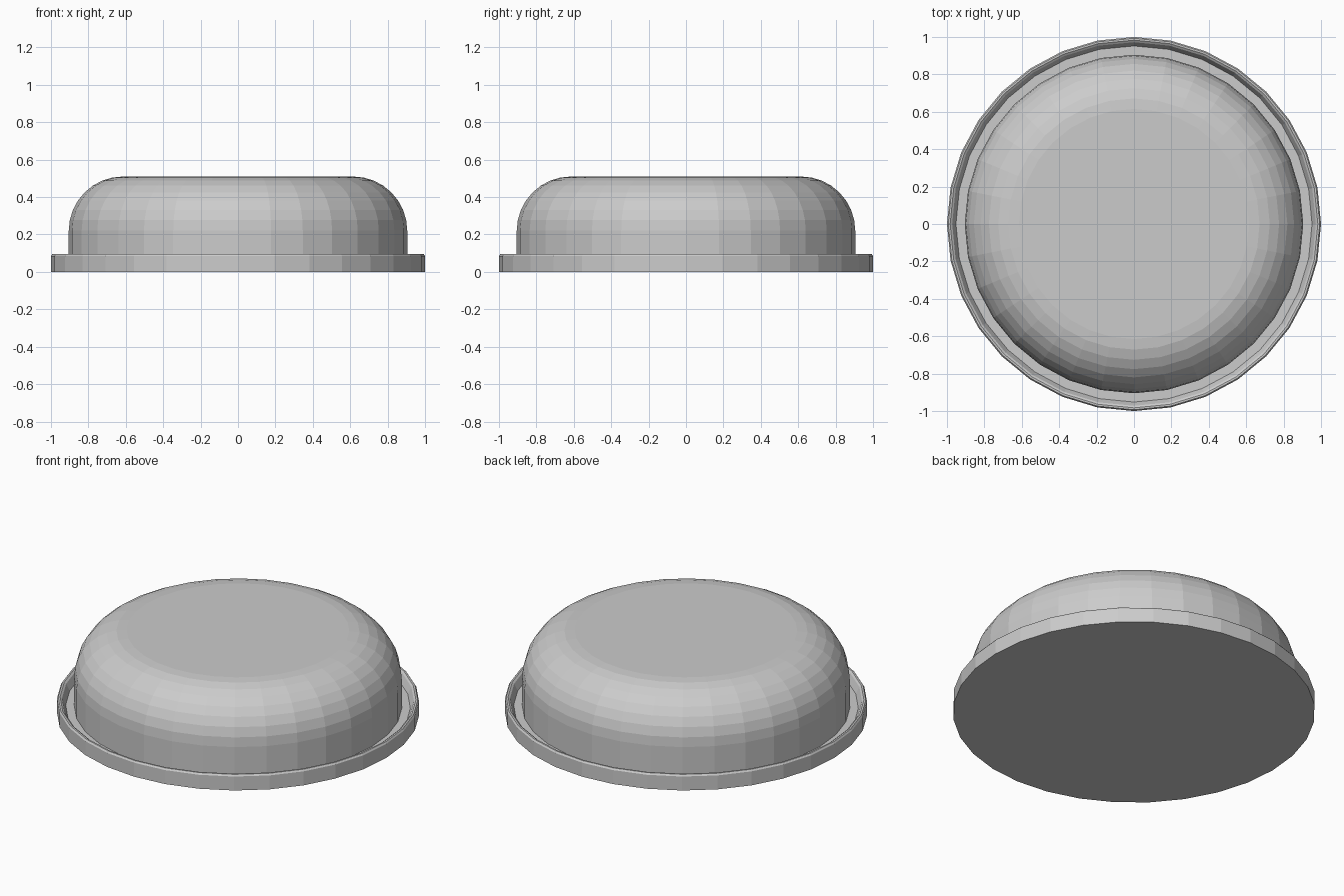
import bpy, bmesh, math

if "Cube" in bpy.data.objects:
    bpy.data.objects.remove(bpy.data.objects["Cube"])

SIDES = 32


def lathe(name, profile):
    """Revolve an (r, z) profile about z; flat caps close both ends."""
    bm = bmesh.new()
    rings = []
    for r, z in profile:
        rings.append([bm.verts.new((r * math.cos(2 * math.pi * i / SIDES),
                                    r * math.sin(2 * math.pi * i / SIDES), z))
                      for i in range(SIDES)])
    for a, b in zip(rings, rings[1:]):
        for i in range(SIDES):
            j = (i + 1) % SIDES
            bm.faces.new((a[i], a[j], b[j], b[i]))
    bm.faces.new(rings[0][::-1])
    bm.faces.new(rings[-1])
    bmesh.ops.recalc_face_normals(bm, faces=bm.faces)
    mesh = bpy.data.meshes.new(name)
    bm.to_mesh(mesh)
    bm.free()
    obj = bpy.data.objects.new(name, mesh)
    bpy.context.collection.objects.link(obj)
    return obj


# Base plate with a raised lip around a shallow groove
FLOOR = 0.045
lathe("base_plate", [(1.0, 0.0), (1.0, 0.085), (0.993, 0.095), (0.983, 0.095),
                     (0.972, 0.087), (0.952, FLOOR), (0.89, FLOOR)])

# Dome: straight wall, rounded shoulder, flat top
R, WALL_TOP, ROUND, STEPS = 0.905, 0.22, 0.29, 8
shoulder = [(R - ROUND + ROUND * math.cos(math.pi / 2 * k / STEPS),
             WALL_TOP + ROUND * math.sin(math.pi / 2 * k / STEPS))
            for k in range(STEPS + 1)]
lathe("dome", [(R, FLOOR - 0.005)] + shoulder)
